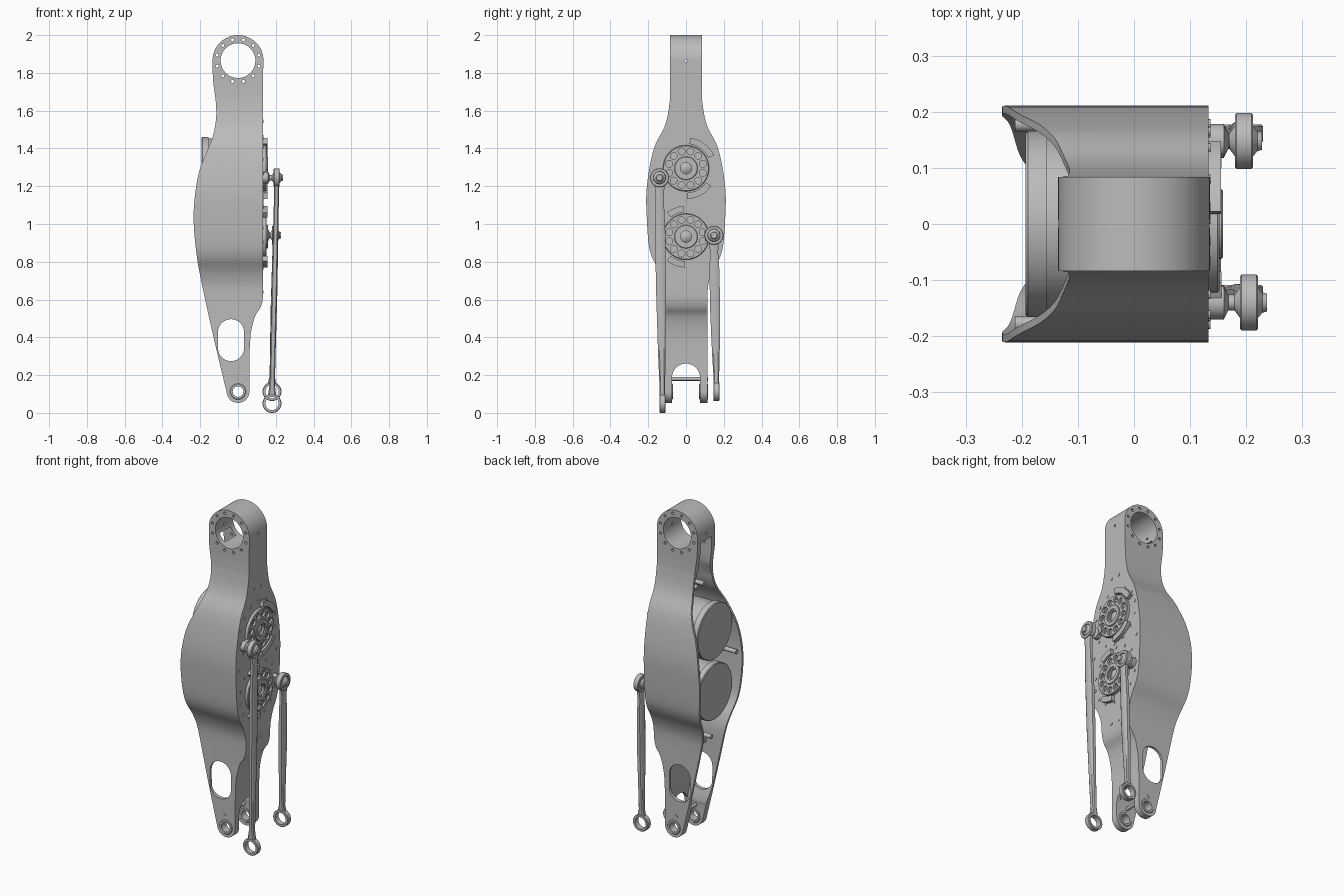
import bpy, bmesh
from math import sin, cos, pi, radians
from mathutils import Vector

if "Cube" in bpy.data.objects:
    bpy.data.objects.remove(bpy.data.objects["Cube"])

grey = bpy.data.materials.new("machined grey")
grey.use_nodes = True
grey.diffuse_color = (0.5, 0.5, 0.5, 1)
grey.node_tree.nodes["Principled BSDF"].inputs["Base Color"].default_value = (0.5, 0.5, 0.5, 1)
AXES = {"X": Vector((1, 0, 0)), "Y": Vector((0, 1, 0))}


def finish(name, bm):
    bmesh.ops.remove_doubles(bm, verts=bm.verts, dist=1e-5)
    bmesh.ops.recalc_face_normals(bm, faces=bm.faces)
    mesh = bpy.data.meshes.new(name)
    bm.to_mesh(mesh)
    bm.free()
    mesh.materials.append(grey)
    ob = bpy.data.objects.new(name, mesh)
    bpy.context.collection.objects.link(ob)
    return ob


def skin(name, rings, wrap=False):
    """Bridge equal closed rings of points; cap the ends unless wrapped."""
    bm = bmesh.new()
    vs = [[bm.verts.new(p) for p in ring] for ring in rings]
    n = len(vs[0])
    pairs = list(zip(vs, vs[1:])) + ([(vs[-1], vs[0])] if wrap else [])
    for a, b in pairs:
        for i in range(n):
            j = (i + 1) % n
            bm.faces.new((a[i], a[j], b[j], b[i]))
    if not wrap:
        bm.faces.new(vs[0])
        bm.faces.new(vs[-1])
    return finish(name, bm)


def prism(name, pts, axis, a, b):
    """Extrude a (y,z) outline along X or an (x,z) outline along Y."""
    place = (lambda u, v, t: (t, u, v)) if axis == "X" else (lambda u, v, t: (u, t, v))
    return skin(name, [[place(u, v, t) for u, v in pts] for t in (a, b)])


def lathe(name, centre, axis, profile, n=48):
    """Revolve a closed (radius, height) profile about an axis."""
    q = Vector((0, 0, 1)).rotation_difference(AXES[axis])
    rings = [[Vector(centre) + q @ Vector((r * cos(2 * pi * k / n), r * sin(2 * pi * k / n), h))
              for r, h in profile] for k in range(n)]
    return skin(name, rings, wrap=True)


def rod(name, centre, axis, r, a, b, n=24):
    return lathe(name, centre, axis, [(0, a), (r, a), (r, b), (0, b)], n)


def tube(name, centre, axis, r0, r1, a, b, n=48, c=0.003):
    return lathe(name, centre, axis, [(r0, a), (r1 - c, a), (r1, a + c),
                                      (r1, b - c), (r1 - c, b), (r0, b)], n)


def boolean(ob, cutter, op="DIFFERENCE"):
    mod = ob.modifiers.new("cut", "BOOLEAN")
    mod.operation, mod.solver, mod.object = op, "EXACT", cutter
    bpy.context.view_layer.objects.active = ob
    bpy.ops.object.modifier_apply(modifier=mod.name)
    bpy.data.objects.remove(cutter)


def spline(pts, steps=5):
    """Smooth curve through the points."""
    p = [Vector(q) for q in pts]
    p = [p[0]] + p + [p[-1]]
    out = []
    for a, b, c, d in zip(p, p[1:], p[2:], p[3:]):
        for s in range(steps):
            t = s / steps
            out.append(0.5 * (2 * b + (c - a) * t + (2 * a - 5 * b + 4 * c - d) * t * t
                              + (3 * b - a - 3 * c + d) * t ** 3))
    return out + [p[-1]]


def arc(cx, cz, r, a0, a1, n=32):
    return [Vector((cx + r * cos(radians(a0 + (a1 - a0) * i / n)),
                    cz + r * sin(radians(a0 + (a1 - a0) * i / n)))) for i in range(n + 1)]


def both(half):
    return [(u, v) for u, v in half] + [(-u, v) for u, v in reversed(half)]


# Body shell: side outline crossed with front outline
bulge = [(.113, .6), (.118, .68), (.14, .75), (.178, .82), (.197, .89), (.207, 1.02), (.21, 1.16),
         (.193, 1.3), (.164, 1.416), (.118, 1.505), (.098, 1.57), (.086, 1.65)]
side = [(.113, -.1)] + spline(bulge) + [(.084, 1.72), (.084, 2.1)]
rear_edge = spline([(-.135, 1.865), (-.132, 1.76), (-.118, 1.65), (-.116, 1.56), (-.132, 1.47),
                    (-.162, 1.39), (-.205, 1.28), (-.228, 1.15), (-.235, 1.02), (-.222, .86),
                    (-.195, .7), (-.127, .39), (-.058, .1)])
plate_edge = spline([(.06, .13), (.061, .3), (.068, .42), (.09, .51), (.12, .56), (.132, .61),
                     (.133, .68)])
front = arc(0, 1.865, .135, 0, 180)[:-1] + rear_edge + arc(0, .113, .06, 200, 360) + plate_edge
front += [(.133, 1.8)]
shell = prism("leg_shell", both(side), "X", -.4, .4)
boolean(shell, prism("outline", front, "Y", -.4, .4), "INTERSECT")

# Hollow interior, open towards -x
inner = [(.07, -.1), (.07, .2), (.097, .3)] + [(u - .014, v) for u, v in spline(bulge)[:-4]]
inner += [(.055, 1.66), (.052, 1.83)]
cavity = prism("cavity", both(inner), "X", -.5, .5)
depth = [(-.6, -.2), (.04, -.2)] + [(u - .02, v) for u, v in plate_edge]
depth += [(.113, 1.68), (-.05, 1.73), (-.05, 1.9), (-.6, 1.9)]
boolean(cavity, prism("depth", depth, "Y", -.45, .45), "INTERSECT")
boolean(shell, cavity)

# Fork arch, oval windows, bores and bolt circle
boolean(shell, prism("arch", [(.074, -.1)] + arc(0, .187, .074, 0, 180) + [(-.074, -.1)], "X", -.5, .5))
oval = arc(-.037, .427, .069, 0, 180) + arc(-.037, .343, .069, 180, 360)
boolean(shell, prism("window", oval, "Y", -.5, .5))
boolean(shell, rod("bore", (0, 0, 1.865), "Y", .092, -.5, .5, 64))
boolean(shell, rod("pivot", (0, 0, .113), "Y", .036, -.5, .5, 32))
boolean(shell, rod("drill", (0, 0, 1.865), "X", .007, -.5, .5, 12))
for k in range(12):
    p = arc(0, 1.865, .114, 30 * k + 15, 0, 1)[0]
    boolean(shell, rod("bolt_hole", (p.x, 0, p.y), "Y", .008, -.5, .5, 12))

# Fork bushings and cross pin
for s, label in ((-1, "front"), (1, "rear")):
    tube(label + "_bushing", (0, s * .093, .113), "Y", .028, .042, -.024, .024)
rod("cross_pin", (-.012, 0, .18), "Y", .01, -.116, .116)

# Standoffs inside the shell
for y, z, x in ((.03, 1.545, -.1), (.03, .64, -.15), (.178, 1.11, -.212)):
    for s in (-1, 1):
        rod("standoff", (0, s * y, z), "X", .013, x, .12)
        rod("standoff_screw", (0, s * y, z), "X", .009, .125, .136, 12)

# Motors with output flanges, guard arcs and cranks
ARCS = {"upper": ((25, 82), (-88, -35)), "lower": ((95, 128), (232, 268))}
STUDS = {"upper": (-.14, 1.245, .205), "lower": (.148, .94, .196)}
for label, z in (("upper", 1.295), ("lower", .933)):
    c = (0, 0, z)
    lathe(label + "_motor", c, "X", [(0, -.193), (.162, -.193), (.166, -.189), (.166, -.155),
                                     (.158, -.155), (.158, .115), (0, .115)], 64)
    flange = tube(label + "_flange", c, "X", .03, .122, .125, .152, 64)
    for k in range(12):
        p = arc(0, z, .092, 30 * k + 15, 0, 1)[0]
        boolean(flange, rod("pocket", (0, p.x, p.y), "X", .018, .14, .2, 16))
        rod(label + "_flange_bolt", (0, p.x, p.y), "X", .009, .138, .146, 6)
    tube(label + "_hub", c, "X", .038, .062, .13, .159)
    lathe(label + "_shaft", c, "X", [(0, .12), (.03, .12), (.03, .14), (.015, .15), (0, .152)])
    for a0, a1 in ARCS[label]:
        pts = arc(0, z, .163, a0, a1, 16) + arc(0, z, .13, a1, a0, 16)
        prism(label + "_guard", pts, "X", .125, .155)
    for k in range(14):
        p = arc(0, z, .168, k * 360 / 14 + 10, 0, 1)[0]
        rod(label + "_case_screw", (0, p.x, p.y), "X", .008, .125, .136, 12)
    # Crank web and ball stud
    y, zs, ex = STUDS[label]
    d = Vector((y, zs - z)).normalized()
    n = Vector((-d.y, d.x)) * .028
    a, b = Vector((0, z)) + d * .1, Vector((y, zs))
    prism(label + "_crank", [a - n, b - n * .8, b + n * .8, a + n], "X", .136, .156)
    lathe(label + "_ball_stud", (0, y, zs), "X",
          [(0, .13), (.03, .13), (.03, .16), (.014, .168), (.014, ex - .026), (.03, ex - .014),
           (.034, ex), (.03, ex + .014), (.018, ex + .024), (.016, ex + .032), (0, ex + .032)], 32)

# Push rods: upper eye turns about x, lower eye about y
for label, top, low in (("upper", (.205, -.14, 1.245), (.18, -.125, .05)),
                        ("lower", (.196, .148, .94), (.18, .161, .113))):
    tube(label + "_rod_top_eye", top, "X", .033, .05, -.016, .016)
    tube(label + "_rod_low_eye", low, "Y", .035, .05, -.016, .016)
    start, end = Vector(top), Vector(low)
    start.z -= .043
    end.z += .043
    rings = []
    for t, hx, hy in ((0, .013, .026), (.06, .013, .021), (.2, .014, .027), (.5, .016, .026),
                      (.8, .014, .02), (.95, .014, .015), (1, .022, .014)):
        p = start.lerp(end, t)
        rings.append([p + Vector((hx * u, hy * v, 0)) for u, v in
                      ((1, .6), (.6, 1), (-.6, 1), (-1, .6), (-1, -.6), (-.6, -1), (.6, -1), (1, -.6))])
    skin(label + "_push_rod", rings)

# Smooth shading with sharp edges kept
for ob in bpy.context.scene.objects:
    ob.select_set(ob.type == "MESH")
bpy.context.view_layer.objects.active = shell
bpy.ops.object.shade_smooth_by_angle(angle=radians(30))
